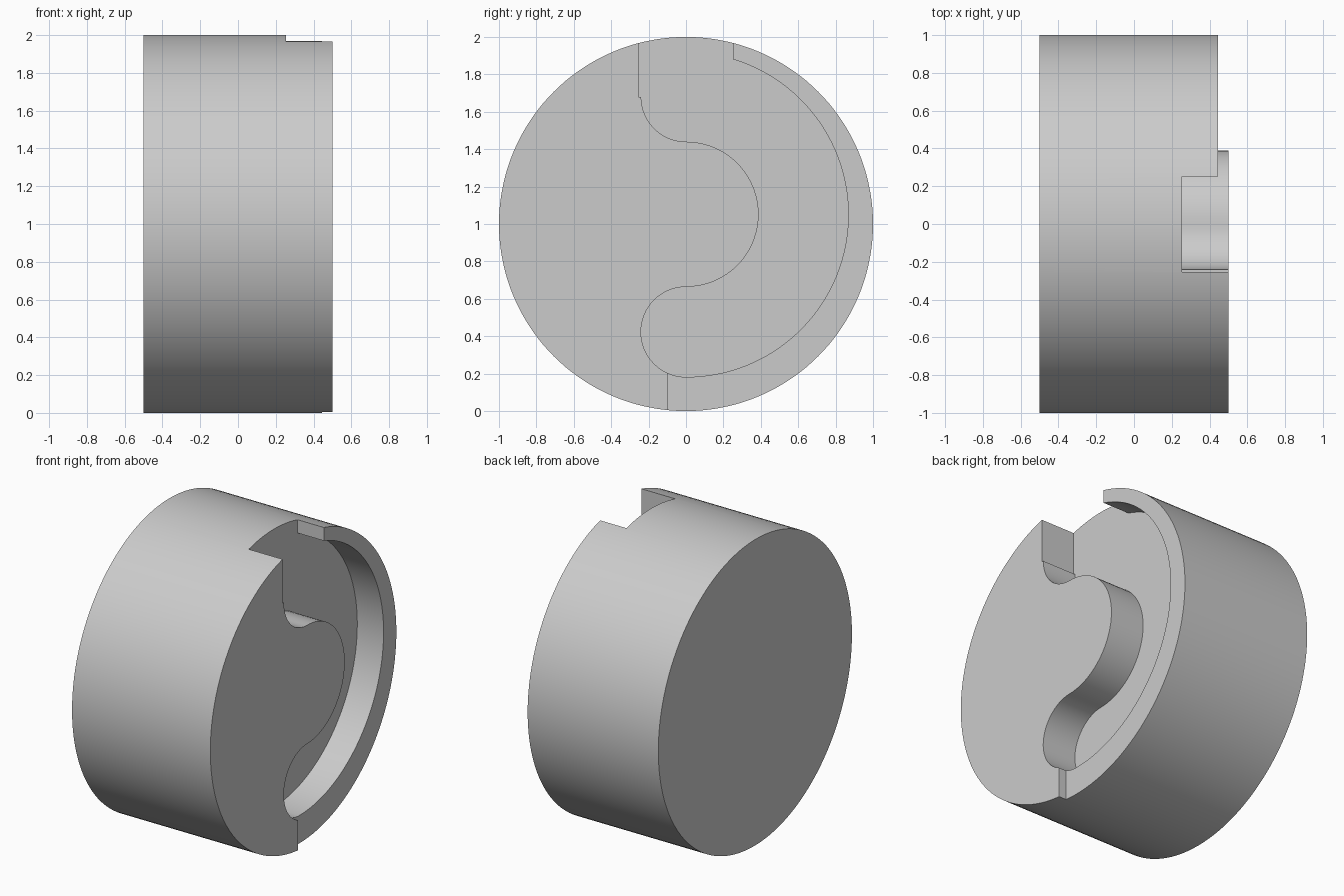
import bpy
import bmesh
from math import sin, cos, pi, radians

cube = bpy.data.objects.get("Cube")
if cube:
    bpy.data.objects.remove(cube, do_unlink=True)


def make_material(name, color):
    mat = bpy.data.materials.new(name)
    mat.use_nodes = True
    mat.diffuse_color = color
    mat.node_tree.nodes["Principled BSDF"].inputs["Base Color"].default_value = color
    return mat


def arc(cy, cz, radius, start, end, steps):
    """Points on a circle in the YZ plane, angles in degrees from +y."""
    angles = [radians(start + (end - start) * i / steps) for i in range(steps + 1)]
    return [(cy + radius * cos(a), cz + radius * sin(a)) for a in angles]


def prism(name, outline, x0, x1):
    """Extrude a YZ outline along x."""
    bm = bmesh.new()
    face = bm.faces.new([bm.verts.new((x0, y, z)) for y, z in outline])
    top = bmesh.ops.extrude_face_region(bm, geom=[face])
    verts = [v for v in top["geom"] if isinstance(v, bmesh.types.BMVert)]
    bmesh.ops.translate(bm, verts=verts, vec=(x1 - x0, 0, 0))
    bmesh.ops.recalc_face_normals(bm, faces=bm.faces)
    mesh = bpy.data.meshes.new(name)
    bm.to_mesh(mesh)
    bm.free()
    obj = bpy.data.objects.new(name, mesh)
    bpy.context.collection.objects.link(obj)
    return obj


def cut(body, cutter):
    """Subtract the cutter, bake the result and discard the cutter."""
    mod = body.modifiers.new("cut", "BOOLEAN")
    mod.operation = "DIFFERENCE"
    mod.solver = "EXACT"
    mod.object = cutter
    cutter.hide_render = True
    bpy.context.view_layer.update()
    graph = bpy.context.evaluated_depsgraph_get()
    mesh = bpy.data.meshes.new_from_object(body.evaluated_get(graph))
    body.modifiers.clear()
    body.data = mesh
    bpy.data.objects.remove(cutter, do_unlink=True)


# Solid drum lying along x
drum = prism("grooved_drum", arc(0, 1, 1, 0, 360, 144)[:-1], -0.5, 0.5)

# Curved channel: straight inlet, round lobe, bulb end, outer sweep
channel = [(-0.253, 2.1), (-0.253, 1.68)]
channel += arc(0, 1.68, 0.24, 180, 270, 16)
channel += arc(0, 1.052, 0.388, 90, -90, 36)[1:]
channel += arc(0, 0.423, 0.241, 90, 270, 32)[1:]
channel += arc(0, 1.05, 0.868, -90, 73.2, 60)[1:]
channel += [(channel[-1][0], 2.1)]
cut(drum, prism("channel_cutter", channel, 0.255, 0.7))

# Lowered outer rim beside the channel
step = [(-0.095, -0.1), (-0.095, 0.4), (0.2, 0.45), (0.6, 0.8), (0.65, 1.2),
        (0.4, 1.6), (0.1, 1.7), (0.1, 2.1), (1.1, 2.1), (1.1, -0.1)]
cut(drum, prism("rim_cutter", step, 0.445, 0.7))

# Finish
drum.data.materials.clear()
drum.data.materials.append(make_material("plain grey", (0.6, 0.6, 0.6, 1)))
bpy.ops.object.select_all(action="DESELECT")
drum.select_set(True)
bpy.context.view_layer.objects.active = drum
bpy.ops.object.shade_smooth_by_angle(angle=pi / 6)
